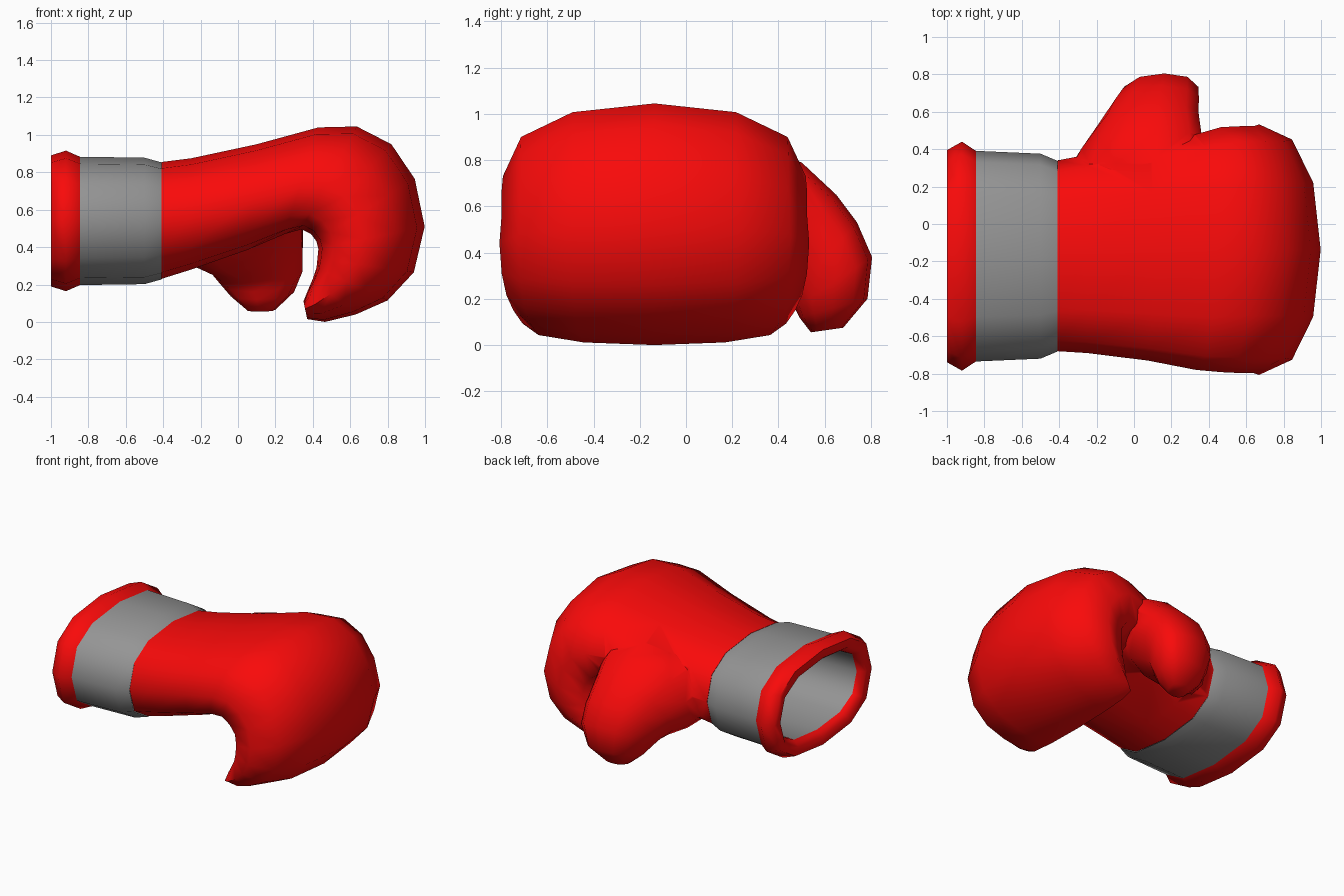
import bpy, bmesh
from math import sin, cos, pi, radians, copysign
from mathutils import Vector

if "Cube" in bpy.data.objects:
    bpy.data.objects.remove(bpy.data.objects["Cube"])

SIDES = 12


def material(name, color):
    m = bpy.data.materials.new(name)
    m.diffuse_color = color
    m.use_nodes = True
    m.node_tree.nodes["Principled BSDF"].inputs["Base Color"].default_value = m.diffuse_color
    return m


RED = material("red leather", (0.95, 0.003, 0.003, 1))
GREY = material("grey cloth", (0.3, 0.3, 0.3, 1))


def smooth(ob, angle):
    bpy.ops.object.select_all(action='DESELECT')
    ob.select_set(True)
    bpy.context.view_layer.objects.active = ob
    bpy.ops.object.shade_smooth_by_angle(angle=radians(angle))


def loft(name, sections, cap_start=False, cap_end=False, mat=None, closed=False, angle=65):
    """Skin squared ovals (outer point, inner point, half-width vector, fullness of the inner side)."""
    bm = bmesh.new()
    rings = []
    for outer, inner, half, full in sections:
        o, i, b = Vector(outer), Vector(inner), Vector(half)
        mid = o.lerp(i, 0.5 + 0.08 * full)
        ring = []
        for k in range(SIDES):
            c, s = (round(f(2 * pi * k / SIDES), 6) for f in (cos, sin))
            p = 0.8 - 0.2 * full if c < 0 else 0.8 + 0.1 * full
            axis = i - mid if c < 0 else o - mid
            ring.append(bm.verts.new(mid + axis * abs(c) ** p + b * copysign(abs(s) ** p, s)))
        rings.append(ring)
    pairs = list(zip(rings, rings[1:])) + ([(rings[-1], rings[0])] if closed else [])
    for r, s in pairs:
        for k in range(SIDES):
            n = (k + 1) % SIDES
            bm.faces.new((r[k], r[n], s[n], s[k]))
    if cap_start:
        bm.faces.new(rings[0])
    if cap_end:
        bm.faces.new(rings[-1])
    bmesh.ops.recalc_face_normals(bm, faces=bm.faces)
    me = bpy.data.meshes.new(name)
    bm.to_mesh(me)
    bm.free()
    ob = bpy.data.objects.new(name, me)
    bpy.context.collection.objects.link(ob)
    if mat:
        me.materials.append(mat)
    smooth(ob, angle)
    return ob


# Hand: outer x, z; inner (palm) x, z; y centre; y half-width; fullness
hand = [
    (-0.41, 0.855, -0.41, 0.23, -0.17, 0.51, 0),
    (-0.25, 0.875, -0.25, 0.28, -0.16, 0.53, 0.1),
    (0.10, 0.95, 0.05, 0.385, -0.155, 0.575, 0.3),
    (0.43, 1.04, 0.25, 0.47, -0.15, 0.63, 0.6),
    (0.635, 1.045, 0.34, 0.495, -0.137, 0.655, 0.9),
    (0.82, 0.95, 0.39, 0.47, -0.137, 0.66, 1),
    (0.945, 0.765, 0.42, 0.43, -0.137, 0.66, 1),
    (0.998, 0.51, 0.43, 0.39, -0.137, 0.67, 1),
    (0.94, 0.265, 0.425, 0.34, -0.137, 0.66, 1),
    (0.80, 0.115, 0.42, 0.29, -0.137, 0.64, 1),
    (0.63, 0.04, 0.40, 0.23, -0.137, 0.61, 1),
    (0.465, 0.0, 0.37, 0.16, -0.137, 0.57, 1),
    (0.370, 0.015, 0.35, 0.11, -0.137, 0.53, 1),
]
glove = loft("glove_hand", [((ox, y, oz), (ix, y, iz), (0, h, 0), f) for ox, oz, ix, iz, y, h, f in hand],
             True, True, RED)

# Thumb: outer y, z; inner y, z; x range; lean of the ridge towards the fist
thumb_rows = [
    (0.15, 0.78, 0.12, 0.45, -0.38, 0.34, 0.12),
    (0.33, 0.84, 0.22, 0.33, -0.35, 0.35, 0.12),
    (0.50, 0.79, 0.31, 0.27, -0.28, 0.34, 0.10),
    (0.65, 0.65, 0.39, 0.23, -0.20, 0.34, 0.06),
    (0.74, 0.53, 0.44, 0.20, -0.15, 0.345, 0.05),
    (0.805, 0.38, 0.47, 0.16, -0.10, 0.345, 0.04),
    (0.785, 0.20, 0.49, 0.12, -0.04, 0.30, 0.03),
    (0.68, 0.075, 0.54, 0.055, 0.05, 0.20, 0.01),
]
thumb = loft("thumb", [(((a + b) / 2 + t, oy, oz), ((a + b) / 2 - t, iy, iz), ((b - a) / 2, 0, 0), 0)
                       for oy, oz, iy, iz, a, b, t in thumb_rows], True, True, RED)

# Join the thumb into the hand
union = glove.modifiers.new("thumb join", 'BOOLEAN')
union.operation, union.solver, union.object = 'UNION', 'EXACT', thumb
bpy.context.view_layer.objects.active = glove
bpy.ops.object.modifier_apply(modifier=union.name)
bpy.data.objects.remove(thumb)
smooth(glove, 65)


# Cuff and rolled rim: rings at x with half-width and half-height
def ring(x, hw, hh, y=-0.172, z=0.54):
    return (x, y, z + hh), (x, y, z - hh), (0, hw, 0), 0


loft("wrist_cuff", [ring(-0.845, 0.563, 0.343), ring(-0.5, 0.548, 0.338), ring(-0.41, 0.51, 0.313)], mat=GREY)
loft("cuff_rim", [ring(-0.845, 0.563, 0.343), ring(-0.92, 0.612, 0.376), ring(-1.0, 0.567, 0.35),
                  ring(-1.0, 0.50, 0.29), ring(-0.95, 0.465, 0.255), ring(-0.86, 0.475, 0.265)],
     mat=RED, closed=True)

# Inner lining, closed at the hand
lining = loft("cuff_lining", [ring(-0.95, 0.463, 0.253), ring(-0.43, 0.463, 0.253)],
              cap_end=True, mat=GREY, angle=60)
lining.data.flip_normals()
